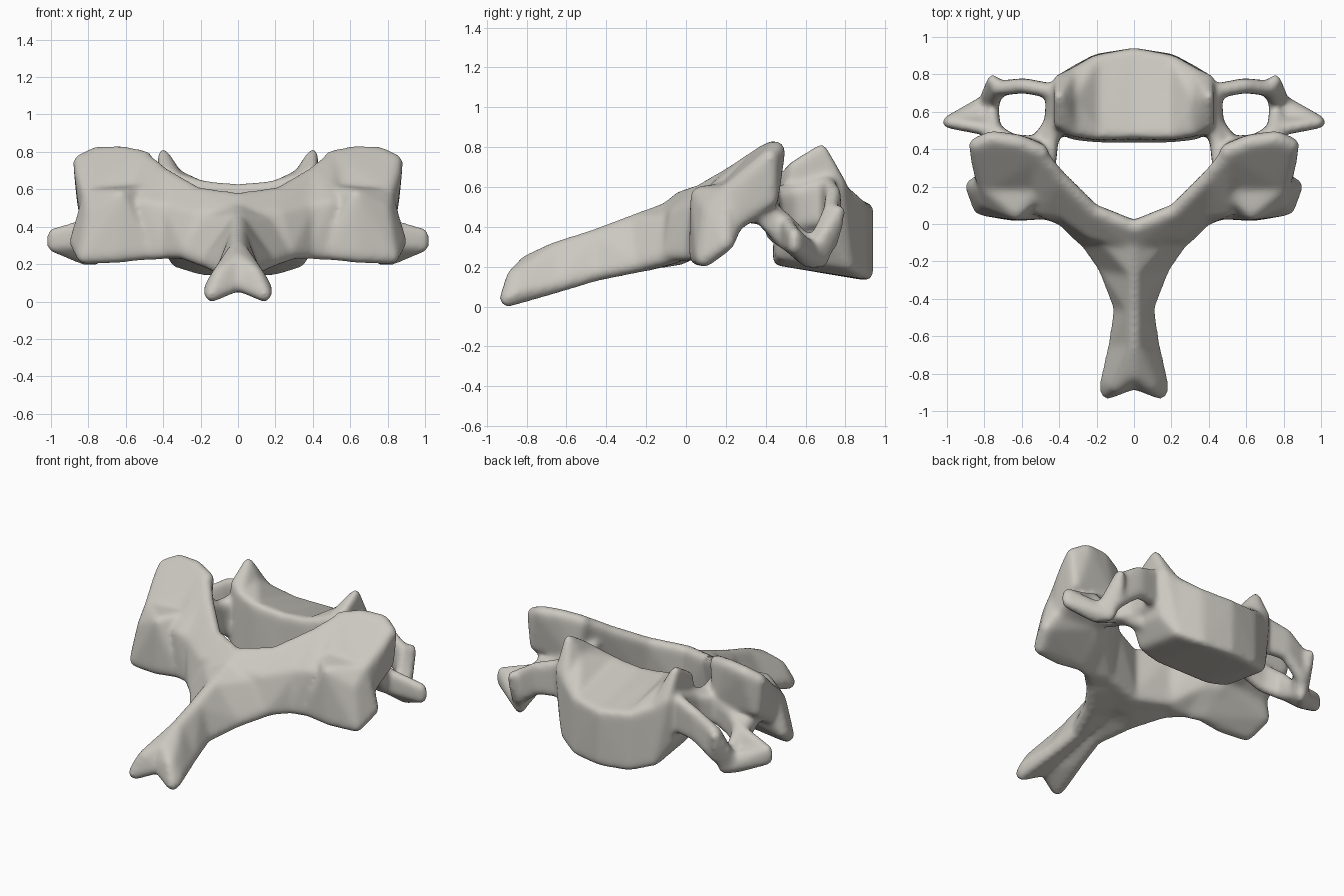
import bpy, bmesh
from mathutils import Vector

cube = bpy.data.objects.get("Cube")
if cube:
    bpy.data.objects.remove(cube, do_unlink=True)

bone = bpy.data.materials.new("warm grey bone")
bone.use_nodes = True
colour = (0.60, 0.58, 0.53, 1)
bone.diffuse_color = colour
bone.node_tree.nodes["Principled BSDF"].inputs["Base Color"].default_value = colour

# Directions of a small faceted ball
ball = bmesh.new()
bmesh.ops.create_icosphere(ball, subdivisions=2, radius=1)
directions = [v.co.copy() for v in ball.verts]
ball.free()

mesh = bpy.data.meshes.new("neck_vertebra")


def hull(points, radius):
    """Convex mass wrapped round small balls, made on both sides."""
    for side in (-1, 1):
        bm = bmesh.new()
        for x, y, z in points:
            for d in directions:
                bm.verts.new(Vector((side * x, y, z)) + d * radius)
        bmesh.ops.convex_hull(bm, input=bm.verts[:])
        for v in [v for v in bm.verts if not v.link_faces]:
            bm.verts.remove(v)
        bmesh.ops.recalc_face_normals(bm, faces=bm.faces[:])
        bm.from_mesh(mesh)
        bm.to_mesh(mesh)
        bm.free()


def chain(stations, radius):
    """Joins each cross-section to the next."""
    for a, b in zip(stations, stations[1:]):
        hull(a + b, radius)


def slice_at(x, *yz):
    return [(x, y, z) for y, z in yz]


def post(x, y, low, high):
    return [(x, y, low), (x, y, high)]


# Body, saddle-shaped on top with a raised lip at each side
chain([
    slice_at(0, (.465, .235), (.91, .16), (.912, .49), (.485, .60)),
    slice_at(.20, (.465, .235), (.88, .17), (.875, .51), (.48, .62)),
    slice_at(.33, (.48, .26), (.81, .21), (.80, .57), (.66, .68), (.50, .66)),
    slice_at(.40, (.51, .37), (.74, .34), (.77, .62), (.68, .79), (.54, .70)),
], .03)

# Arch plate behind the canal
chain([
    [(.50, .37, .76), (.52, .22, .40), (.46, .06, .26), (.50, .08, .52)],
    [(.40, .25, .68), (.39, .16, .38), (.38, .03, .265), (.38, .06, .50)],
    [(.22, .07, .575), (.25, .04, .28), (.27, -.08, .265), (.22, -.05, .46)],
    [(0, -.02, .545), (0, -.02, .25), (0, -.14, .23), (0, -.10, .48)],
], .04)

# Forked spine, ridged on top and hollow below
chain([
    [(0, -.04, .50), (0, -.04, .26), (.27, -.06, .26), (.18, -.05, .42)],
    [(0, -.25, .425), (0, -.25, .24), (.15, -.23, .215)],
    [(0, -.45, .35), (0, -.45, .21), (.065, -.45, .17)],
    [(0, -.65, .285), (0, -.65, .16), (.095, -.65, .11)],
    [(0, -.79, .22), (0, -.84, .10), (.14, -.895, .04), (.09, -.86, .15),
     (.14, -.85, .07)],
], .045)

# Joint pillars: leaning upper facet over a lower facet
waist = [(.50, .20, .58), (.79, .20, .56), (.50, .24, .44), (.80, .24, .42)]
hull(waist + [(.50, .385, .765), (.62, .435, .79), (.76, .455, .785),
              (.84, .42, .745), (.83, .35, .68),
              (.54, .41, .53), (.82, .42, .54)], .045)
hull(waist + [(.63, .065, .56), (.78, .12, .48), (.48, .07, .265),
              (.64, .06, .25), (.82, .09, .24), (.86, .20, .32)], .045)

# Pedicles joining body and pillars
chain([
    post(.41, .56, .36, .58),
    post(.45, .44, .43, .56),
    post(.46, .33, .46, .60),
    post(.60, .30, .46, .62),
], .045)

# Side processes: bars that ring a round opening and dip outwards
outer = post(.765, .635, .255, .29)
rear = post(.75, .50, .32, .43)
knob = post(.73, .725, .32, .48)
chain([
    post(.43, .71, .44, .62),
    post(.59, .74, .43, .57),
    knob,
    outer,
    rear,
    post(.655, .44, .36, .48),
    post(.52, .43, .42, .54),
    post(.44, .54, .42, .56),
    post(.43, .71, .44, .62),
], .04)
corner = [(.755, .768, .48), (.75, .755, .40)]
foot = [(.76, .68, .225), (.82, .61, .225)]
tip = post(.99, .545, .295, .36)
hull(corner + knob, .034)
hull(corner + foot + outer, .034)
hull(foot + outer + tip, .034)
hull(rear + tip + [(.82, .61, .225)], .034)

# Web from the rear bar into the pillar
hull(rear + [(.66, .44, .40), (.78, .36, .47), (.58, .36, .50)], .04)

mesh.materials.append(bone)
vertebra = bpy.data.objects.new("neck_vertebra", mesh)
bpy.context.collection.objects.link(vertebra)

# Fuse the masses and soften the joins
remesh = vertebra.modifiers.new("fuse", "REMESH")
remesh.mode = "VOXEL"
remesh.voxel_size = 0.014
remesh.use_smooth_shade = True
soften = vertebra.modifiers.new("soften", "SMOOTH")
soften.factor = 0.5
soften.iterations = 20
